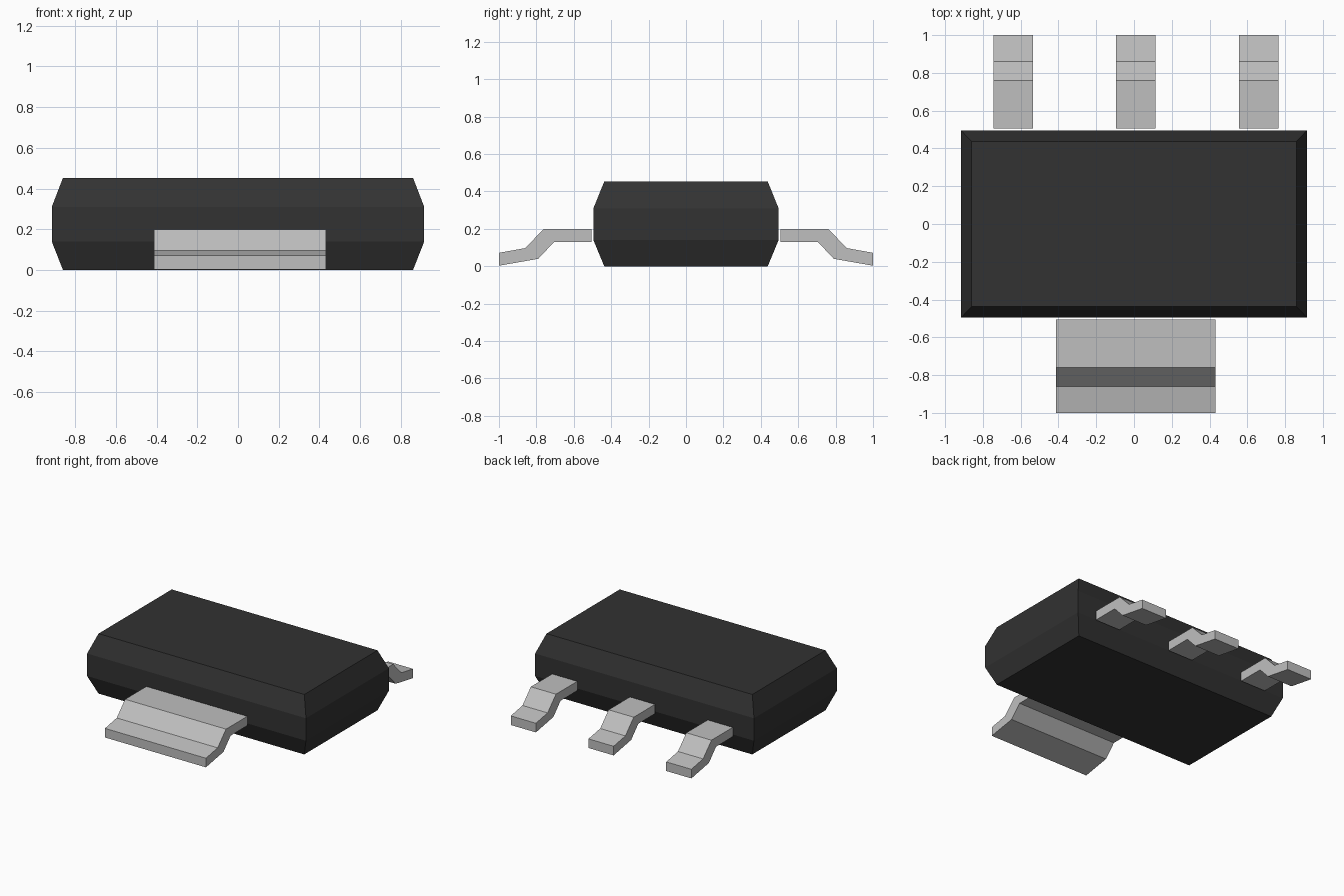
import bpy
import bmesh

cube = bpy.data.objects.get("Cube")
if cube:
    bpy.data.objects.remove(cube, do_unlink=True)


def material(name, rgb):
    mat = bpy.data.materials.new(name)
    mat.use_nodes = True
    mat.diffuse_color = (*rgb, 1)
    mat.node_tree.nodes["Principled BSDF"].inputs["Base Color"].default_value = (*rgb, 1)
    return mat


black = material("black plastic", (0.032, 0.032, 0.032))
metal = material("tinned metal", (0.52, 0.52, 0.52))


def loft(name, rings, mat):
    """Join equal-sized point rings with flat faces and cap both ends."""
    bm = bmesh.new()
    loops = [[bm.verts.new(p) for p in ring] for ring in rings]
    n = len(loops[0])
    for a, b in zip(loops, loops[1:]):
        for i in range(n):
            j = (i + 1) % n
            bm.faces.new((a[i], a[j], b[j], b[i]))
    bm.faces.new(loops[0])
    bm.faces.new(loops[-1])
    bmesh.ops.recalc_face_normals(bm, faces=bm.faces)
    mesh = bpy.data.meshes.new(name)
    bm.to_mesh(mesh)
    bm.free()
    mesh.materials.append(mat)
    obj = bpy.data.objects.new(name, mesh)
    bpy.context.collection.objects.link(obj)
    return obj


# Package body: straight belt with tapered top and bottom
sections = [(0.86, 0.437, 0.0), (0.915, 0.495, 0.14),
            (0.915, 0.495, 0.31), (0.86, 0.437, 0.453)]
loft("package_body",
     [[(-x, -y, z), (x, -y, z), (x, y, z), (-x, y, z)] for x, y, z in sections],
     black)

# Bent lead cross-section: distance from centre, height
LEAD = [(0.505, 0.2), (0.76, 0.2), (0.86, 0.097), (1.0, 0.072),
        (1.0, 0.003), (0.79, 0.04), (0.705, 0.13), (0.505, 0.13)]


def lead(name, x0, x1, side):
    loft(name, [[(x, side * d, z) for d, z in LEAD] for x in (x0, x1)], metal)


# Three narrow leads at the back, one wide tab at the front
for label, x in (("right", -0.64), ("middle", 0.01), ("left", 0.66)):
    lead(f"back_lead_{label}", x - 0.105, x + 0.105, 1)
lead("front_tab", -0.412, 0.432, -1)
